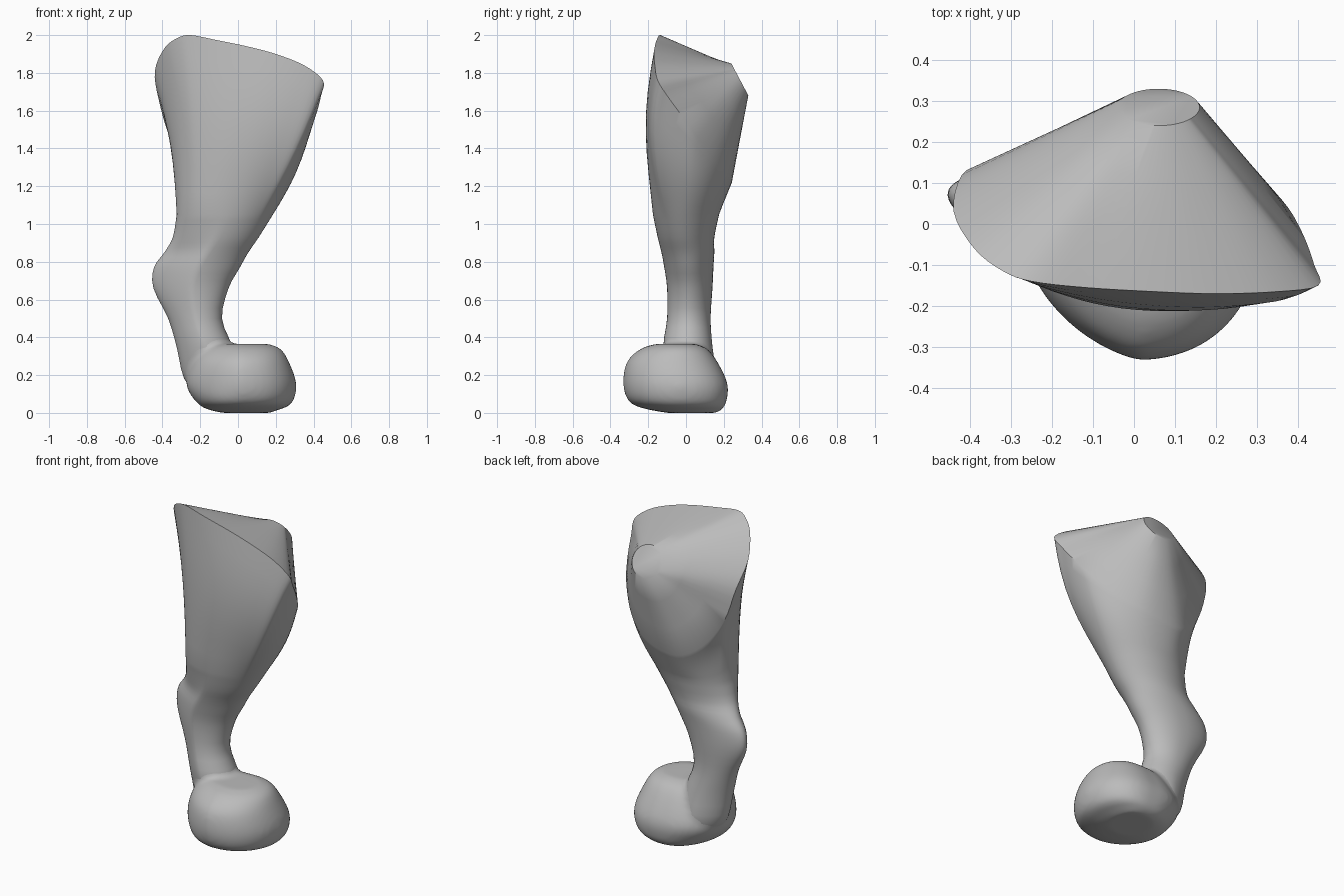
import bpy, bmesh, math
from mathutils import Vector

cube = bpy.data.objects.get("Cube")
if cube:
    bpy.data.objects.remove(cube, do_unlink=True)

grey = bpy.data.materials.new("plain_grey")
grey.use_nodes = True
tint = (0.5, 0.5, 0.5, 1)
grey.diffuse_color = tint
grey.node_tree.nodes["Principled BSDF"].inputs["Base Color"].default_value = tint


def spline(points, steps, closed=False):
    """Catmull-Rom resampling of tuples of any length."""
    n, out = len(points), []
    pick = (lambda i: points[i % n]) if closed else (lambda i: points[max(0, min(n - 1, i))])
    for i in range(n if closed else n - 1):
        for s in range(steps):
            t = s / steps
            out.append(tuple(
                b + t / 2 * (c - a + t * (2 * a - 5 * b + 4 * c - d + t * (3 * (b - c) + d - a)))
                for a, b, c, d in zip(pick(i - 1), pick(i), pick(i + 1), pick(i + 2))))
    return out if closed else out + [tuple(points[-1])]


def loft(name, shells, sharp):
    """Skin each shell's rings, cap both ends and return the object."""
    bm = bmesh.new()
    for rows in shells:
        rings = [[bm.verts.new(p) for p in row] for row in rows]
        n = len(rings[0])
        for low, high in zip(rings, rings[1:]):
            for i in range(n):
                j = (i + 1) % n
                bm.faces.new((low[i], low[j], high[j], high[i]))
        bm.faces.new(rings[0][::-1])
        bm.faces.new(rings[-1])
    bmesh.ops.recalc_face_normals(bm, faces=bm.faces)
    mesh = bpy.data.meshes.new(name)
    bm.to_mesh(mesh)
    bm.free()
    mesh.materials.append(grey)
    obj = bpy.data.objects.new(name, mesh)
    bpy.context.collection.objects.link(obj)
    bpy.ops.object.select_all(action="DESELECT")
    obj.select_set(True)
    bpy.context.view_layer.objects.active = obj
    bpy.ops.object.shade_smooth_by_angle(angle=math.radians(sharp))
    return obj


def section(z, x0, x1, y0, y1, shear, taper, angles):
    """Egg-shaped cross-section; taper narrows it towards -x, shear slides that end in y."""
    row = []
    for a in angles:
        c, s = math.cos(a), math.sin(a)
        left = max(0, -c)
        y = (y0 + y1) / 2 + (y1 - y0) / 2 * s * (1 - taper * left) + shear * left
        row.append(Vector(((x0 + x1) / 2 + (x1 - x0) / 2 * c, y, z)))
    return row


# Slanted rim of the thigh, high at the front and low at the back
rim = [Vector(p) for p in spline([
    (.45, -.15, 1.76), (.44, -.1, 1.68), (.41, -.02, 1.57), (.36, .06, 1.46),
    (.25, .16, 1.33), (.1, .23, 1.25), (-.1, .24, 1.22), (-.25, .2, 1.3),
    (-.36, .15, 1.46), (-.42, .12, 1.66), (-.44, .03, 1.81), (-.39, -.06, 1.93),
    (-.32, -.115, 1.985), (-.25, -.14, 2), (-.12, -.155, 1.975),
    (.05, -.165, 1.94), (.2, -.17, 1.9), (.35, -.165, 1.84)], 4, True)]
angles = [math.atan2((p.y - .04) / .2, p.x / .42) for p in rim]

# Shank: z, x range, y range, shear, taper
shank = spline([
    (.08, -.2, -.02, -.08, .12, 0, 0),
    (.18, -.285, 0, -.1, .16, 0, .2),
    (.35, -.325, -.03, -.12, .14, .02, .2),
    (.5, -.37, -.085, -.1, .13, .03, .2),
    (.66, -.448, -.05, -.1, .14, .05, .35),
    (.77, -.445, .01, -.115, .145, .055, .35),
    (.85, -.39, .055, -.13, .15, .045, .3),
    (.93, -.345, .11, -.15, .15, .02, .15),
    (1.05, -.325, .185, -.175, .175, 0, 0)], 3)
rows = [section(*s, angles) for s in shank]

# Thigh: blend from the top of the shank to the rim, bulging at the front and +x side
base = rows[-1]
for k in range(1, 9):
    t = k / 8
    bulge = math.sin(math.pi * t)
    row = []
    for b, r, a in zip(base, rim, angles):
        p = b.lerp(r, t)
        p.y -= (.04 + .1 * p.x) * max(0, -math.sin(a)) * bulge
        p.x += .025 * abs(math.cos(a)) * bulge
        row.append(p)
    rows.append(row)

# Shallow cone closing the thigh, leaning to a blunt tip at the back
tip = []
for a in angles:
    s = math.sin(a)
    tip.append(Vector((.06 + .1 * math.cos(a), .285 + .045 * s, 1.765 - .085 * s)))
for t in (.35, .7, 1):
    rows.append([r.lerp(q, t) for r, q in zip(rim, tip)])
loft("leg", [rows], 45)

# Paw: rounded block, squarer towards +x, its underside lifted slightly at the front
turn = [2 * math.pi * i / 40 for i in range(40)]
paw = spline([
    (0, -.08, .17, -.1, .16, 0, 0),
    (.015, -.15, .21, -.23, .185, 0, 0),
    (.05, -.215, .285, -.305, .21, 0, 0),
    (.15, -.275, .31, -.335, .22, .04, .1),
    (.27, -.24, .27, -.315, .165, .04, .1),
    (.34, -.18, .225, -.24, .11, .03, .1),
    (.365, -.1, .16, -.16, .05, 0, 0)], 3)
paw_rows = [section(*s, turn) for s in paw]
for row, s in zip(paw_rows, paw):
    middle, reach = (s[1] + s[2]) / 2, (s[2] - s[1]) / 2
    for p in row:
        p.z = max(0, p.z + max(0, -p.y - .1) * .08 * max(0, 1 - p.z / .2))
        if p.x > middle:
            p.x = middle + reach * min(1, (p.x - middle) / reach) ** .82
            p.y += .08 * (p.x - middle)

# Ankle stub fused with the paw so the two meet in a soft fillet
ankle = [section(*s, turn) for s in shank if s[0] < .52]
foot = loft("paw", [paw_rows, ankle], 50)
fuse = foot.modifiers.new("fuse", "REMESH")
fuse.mode = "VOXEL"
fuse.voxel_size = .014
fuse.use_smooth_shade = True
soften = foot.modifiers.new("soften", "SMOOTH")
soften.factor = .5
soften.iterations = 14
